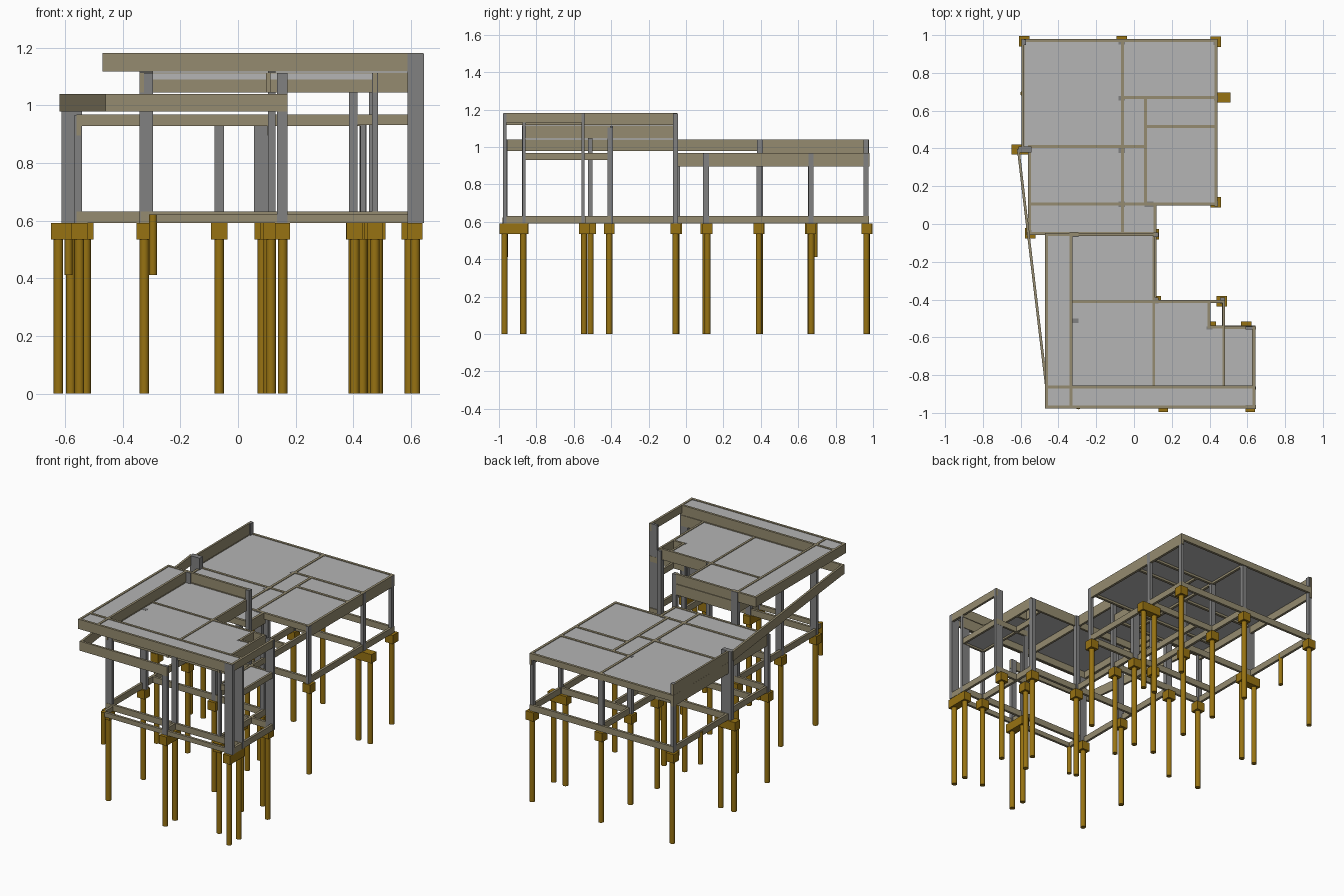
import bpy, bmesh, math
from mathutils import Vector


def material(name, rgb):
    m = bpy.data.materials.new(name)
    m.diffuse_color = (*rgb, 1)
    return m


GOLD = material("foundation_gold", (0.31, 0.17, 0.006))
TAN = material("beam_tan", (0.30, 0.26, 0.16))
GREY = material("column_grey", (0.22, 0.22, 0.22))
SLAB = material("slab_grey", (0.46, 0.46, 0.46))


def finish(name, bm, mat=None):
    bmesh.ops.recalc_face_normals(bm, faces=bm.faces)
    me = bpy.data.meshes.new(name)
    bm.to_mesh(me)
    bm.free()
    ob = bpy.data.objects.new(name, me)
    bpy.context.collection.objects.link(ob)
    if mat:
        me.materials.append(mat)
    return ob


def prism(name, pts, z0, z1, mat=None):
    bm = bmesh.new()
    face = bm.faces.new([bm.verts.new((x, y, z0)) for x, y in pts])
    ext = bmesh.ops.extrude_face_region(bm, geom=[face])
    verts = [g for g in ext["geom"] if isinstance(g, bmesh.types.BMVert)]
    bmesh.ops.translate(bm, vec=(0, 0, z1 - z0), verts=verts)
    return finish(name, bm, mat)


def box(name, x0, x1, y0, y1, z0, z1, mat=None):
    return prism(name, [(x0, y0), (x1, y0), (x1, y1), (x0, y1)], z0, z1, mat)


def beam(name, x0, y0, x1, y1, z0, z1, w=0.016):
    # straight beam between two plan points, ends extended by half its width
    a, b = Vector((x0, y0)), Vector((x1, y1))
    d = (b - a).normalized() * w / 2
    n = Vector((-d.y, d.x))
    a, b = a - d, b + d
    return prism(name, [a - n, b - n, b + n, a + n], z0, z1, TAN)


def pile(name, x, y, z0=0.0, z1=0.54, r=0.0165):
    bm = bmesh.new()
    bmesh.ops.create_cone(bm, cap_ends=True, segments=20, radius1=r, radius2=r, depth=z1 - z0)
    bmesh.ops.translate(bm, vec=(x, y, (z0 + z1) / 2), verts=bm.verts)
    ob = finish(name, bm, GOLD)
    for p in ob.data.polygons:
        p.use_smooth = len(p.vertices) == 4


def cap(x, y, hx=0.028, hy=0.028):
    box("pile_cap", x - hx, x + hx, y - hy, y + hy, 0.535, 0.592, GOLD)


# Single piles with caps
for x, y in [(-0.58, 0.968), (-0.065, 0.968), (0.433, 0.965), (0.432, 0.115),
             (-0.55, -0.05), (-0.325, -0.055), (0.105, -0.055), (-0.065, 0.105),
             (0.085, 0.105), (-0.065, 0.39), (-0.065, 0.665), (-0.325, -0.51),
             (0.115, -0.41), (0.465, -0.41), (0.405, -0.545), (0.595, -0.545),
             (-0.325, -0.87), (0.475, -0.87)]:
    pile("pile", x, y)
    cap(x, y)

# Paired piles under shared caps
for x, y, dx, dy in [(-0.575, 0.395, 0.048, 0), (0.443, 0.67, 0.043, 0),
                     (0.155, -0.92, 0, 0.05), (0.615, -0.92, 0, 0.05)]:
    for s in (-1, 1):
        pile("paired_pile", x + s * dx, y + s * dy)
    cap(x, y, 0.026 + dx, 0.026 + dy)

# Short hanging piles
pile("short_pile", -0.295, -0.967, 0.412, 0.622, 0.014)
pile("short_pile", -0.588, 0.69, 0.412, 0.622, 0.014)

# Ground beams
for b in [(-0.585, 0.97, 0.435, 0.97), (-0.585, 0.41, -0.585, 0.97),
          (-0.585, 0.41, 0.06, 0.41), (-0.553, -0.05, -0.553, 0.41),
          (-0.553, -0.05, 0.11, -0.05), (-0.553, 0.105, 0.435, 0.105),
          (0.435, 0.105, 0.435, 0.97), (-0.06, -0.05, -0.06, 0.97),
          (-0.06, 0.67, 0.435, 0.67), (0.06, 0.105, 0.06, 0.67),
          (0.11, -0.41, 0.11, 0.105), (-0.33, -0.87, -0.33, -0.05),
          (-0.33, -0.41, 0.475, -0.41), (0.475, -0.87, 0.475, -0.41),
          (0.4, -0.545, 0.635, -0.545), (0.635, -0.96, 0.635, -0.545),
          (-0.33, -0.87, 0.635, -0.87), (0.155, -0.96, 0.155, -0.87)]:
    beam("ground_beam", *b, 0.592, 0.632)
beam("front_ground_beam", -0.295, -0.965, 0.62, -0.965, 0.592, 0.622)
beam("front_ground_beam", -0.295, -0.965, -0.295, -0.87, 0.592, 0.622)

# Columns: x, y, half sizes, top
for x, y, hx, hy, top in [
        (-0.577, 0.395, 0.035, 0.016, 1.04), (-0.583, 0.962, 0.011, 0.014, 1.04),
        (-0.065, 0.962, 0.017, 0.012, 0.966), (0.432, 0.962, 0.011, 0.014, 0.966),
        (0.435, 0.668, 0.011, 0.013, 0.966), (0.435, 0.107, 0.01, 0.015, 0.966),
        (-0.555, -0.045, 0.013, 0.013, 0.966), (-0.065, 0.105, 0.017, 0.014, 0.966),
        (-0.065, 0.39, 0.017, 0.014, 0.966), (-0.065, 0.665, 0.017, 0.012, 0.966),
        (0.08, 0.105, 0.024, 0.014, 0.966), (0.117, -0.057, 0.013, 0.013, 1.18),
        (-0.318, -0.057, 0.023, 0.013, 1.18), (-0.318, -0.512, 0.023, 0.013, 1.112),
        (-0.318, -0.867, 0.023, 0.009, 1.112), (0.117, -0.405, 0.013, 0.015, 1.112),
        (0.468, -0.405, 0.014, 0.015, 1.105), (0.4, -0.55, 0.015, 0.008, 1.112),
        (0.153, -0.867, 0.018, 0.009, 1.112), (0.153, -0.965, 0.018, 0.01, 1.04),
        (0.475, -0.867, 0.01, 0.009, 1.112), (0.617, -0.969, 0.028, 0.01, 1.18),
        (0.617, -0.867, 0.028, 0.008, 1.13), (0.617, -0.55, 0.028, 0.008, 1.18)]:
    box("column", x - hx, x + hx, y - hy, y + hy, 0.592, top, GREY)

# Rear roof: slab, deep side beams, shallow cross beams
prism("rear_roof_slab", [(-0.59, 0.975), (-0.59, 0.4), (-0.56, 0.4), (-0.56, -0.05),
                         (0.11, -0.05), (0.11, 0.105), (0.44, 0.105), (0.44, 0.975)],
      0.942, 0.964, SLAB)
for b in [(0.435, 0.105, 0.435, 0.972), (0.11, -0.05, 0.11, 0.105),
          (-0.553, -0.05, -0.553, 0.4), (-0.587, 0.41, -0.587, 0.972)]:
    beam("rear_side_beam", *b, 0.895, 0.968)
for b in [(-0.587, 0.972, 0.435, 0.972), (-0.553, -0.05, 0.11, -0.05),
          (-0.553, 0.105, 0.435, 0.105), (-0.553, 0.41, 0.06, 0.41),
          (-0.06, -0.05, -0.06, 0.97), (-0.06, 0.67, 0.435, 0.67),
          (0.06, 0.105, 0.06, 0.67), (0.06, 0.515, 0.435, 0.515)]:
    beam("rear_cross_beam", *b, 0.928, 0.968)

# Left parapet beam, slanted side beam and front beam
beam("left_parapet", -0.588, 0.4, -0.588, 0.972, 0.966, 1.04, 0.013)
beam("slanted_beam", -0.612, 0.39, -0.452, -0.96, 0.978, 1.04, 0.014)
beam("front_low_beam", -0.452, -0.969, 0.165, -0.969, 0.978, 1.04, 0.014)

# Front roof: recessed slab with its beams
prism("front_roof_slab", [(-0.335, -0.05), (-0.335, -0.87), (0.48, -0.87), (0.48, -0.545),
                          (0.39, -0.545), (0.39, -0.41), (0.11, -0.41), (0.11, -0.05)],
      1.09, 1.111, SLAB)
for b in [(-0.333, -0.87, -0.333, -0.055), (-0.333, -0.055, 0.105, -0.055),
          (0.105, -0.87, 0.105, -0.055), (-0.333, -0.41, 0.475, -0.41),
          (0.475, -0.87, 0.475, -0.41), (-0.333, -0.863, 0.63, -0.863),
          (0.397, -0.545, 0.397, -0.41), (0.397, -0.545, 0.475, -0.545)]:
    beam("front_roof_beam", *b, 1.045, 1.115, 0.014)

# Raised rim and eave strips
for b in [(-0.463, -0.969, 0.635, -0.969), (-0.463, -0.969, -0.463, -0.055),
          (-0.463, -0.055, 0.105, -0.055), (-0.333, -0.969, -0.333, -0.055),
          (-0.463, -0.863, 0.635, -0.863)]:
    beam("rim_beam", *b, 1.118, 1.181, 0.015)
beam("rim_side_beam", 0.635, -0.969, 0.635, -0.548, 1.132, 1.181, 0.015)
box("left_eave_slab", -0.46, -0.335, -0.965, -0.055, 1.156, 1.177, SLAB)
box("front_eave_slab", -0.335, 0.635, -0.965, -0.865, 1.156, 1.177, SLAB)

# Low side roof
box("side_low_slab", 0.48, 0.635, -0.865, -0.548, 0.944, 0.965, SLAB)
for b in [(0.475, -0.863, 0.475, -0.41), (0.632, -0.863, 0.632, -0.548),
          (0.4, -0.548, 0.632, -0.548), (0.475, -0.863, 0.632, -0.863)]:
    beam("side_low_beam", *b, 0.932, 0.969, 0.014)
